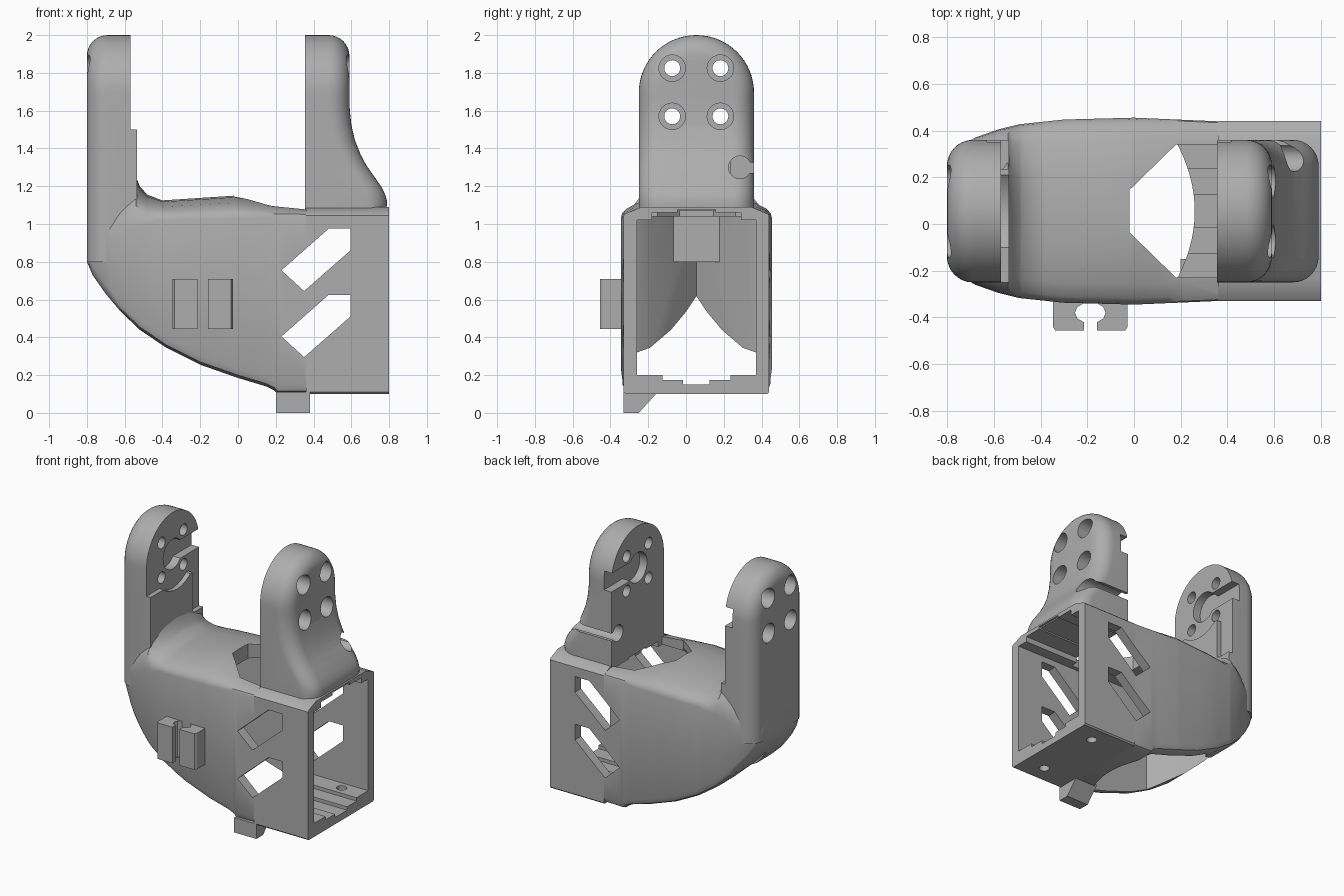
import bpy, bmesh, math
from mathutils import Vector

cube = bpy.data.objects.get("Cube")
if cube:
    bpy.data.objects.remove(cube, do_unlink=True)

YC = 0.055            # centre plane of the bracket
R = 0.305             # arm half width
ZC = 1.695            # centre of the arm dome

grey = bpy.data.materials.new("plain grey")
grey.use_nodes = True
COLOUR = (0.42, 0.42, 0.42, 1)
grey.diffuse_color = COLOUR
grey.node_tree.nodes["Principled BSDF"].inputs["Base Color"].default_value = COLOUR


def finish(bm, name):
    bmesh.ops.recalc_face_normals(bm, faces=bm.faces)
    mesh = bpy.data.meshes.new(name)
    bm.to_mesh(mesh)
    bm.free()
    mesh.materials.append(grey)
    obj = bpy.data.objects.new(name, mesh)
    bpy.context.collection.objects.link(obj)
    return obj


def skin(bm, rings):
    """Quads between successive closed rings of points."""
    rows = [[bm.verts.new(p) for p in ring] for ring in rings]
    n = len(rows[0])
    for a, b in zip(rows, rows[1:]):
        for i in range(n):
            j = (i + 1) % n
            bm.faces.new((a[i], a[j], b[j], b[i]))
    return rows


def loft(name, rings):
    bm = bmesh.new()
    rows = skin(bm, rings)
    bm.faces.new(rows[0])
    bm.faces.new(rows[-1])
    return finish(bm, name)


def prism(name, axis, outline, lo, hi):
    """Extrude a 2D outline along an axis; outline is in the other two axes."""
    def place(p, t):
        c = list(p)
        c.insert("xyz".index(axis), t)
        return Vector(c)
    return loft(name, [[place(p, t) for p in outline] for t in (lo, hi)])


def rect(a0, a1, b0, b1):
    return [(a0, b0), (a1, b0), (a1, b1), (a0, b1)]


def circle(a, b, r, n=32):
    turns = [math.tau * i / n for i in range(n)]
    return [(a + r * math.cos(t), b + r * math.sin(t)) for t in turns]


def mirrored(half, centre=YC):
    """Close a half outline about a centre line in its first coordinate."""
    return ([(centre + u, v) for u, v in half] +
            [(centre - u, v) for u, v in reversed(half) if u > 0])


def boolean(obj, tool, operation="DIFFERENCE"):
    mod = obj.modifiers.new("cut", "BOOLEAN")
    mod.operation = operation
    mod.solver = "EXACT"
    mod.object = tool
    bpy.context.view_layer.objects.active = obj
    bpy.ops.object.modifier_apply(modifier=mod.name)
    bpy.data.objects.remove(tool, do_unlink=True)


def smooth(obj):
    bpy.ops.object.select_all(action="DESELECT")
    obj.select_set(True)
    bpy.context.view_layer.objects.active = obj
    bpy.ops.object.shade_smooth_by_angle(angle=math.radians(32))


def lerp(points, t):
    for (a, u), (b, v) in zip(points, points[1:]):
        if t <= b:
            return u + (v - u) * max(0, (t - a) / (b - a))
    return points[-1][1]


# Hull: cross-sections along x (half width, bottom, shoulder, crown)
WIDTH = [(-.8, .21), (-.77, .26), (-.68, .315), (-.58, .35), (-.49, .372),
         (-.3, .392), (0, .4), (.37, .384)]
BOTTOM = [(-.8, .8), (-.77, .73), (-.7, .63), (-.62, .535), (-.52, .44), (-.38, .345),
          (-.2, .255), (0, .185), (.15, .14), (.19, .12), (.21, .1), (.37, .1)]
SHOULDER = [(-.8, .86), (-.65, .93), (-.53, .99), (-.4, 1.02), (.37, 1.04)]
CROWN = [(-.8, .95), (-.62, 1.2), (-.54, 1.25), (-.52, 1.2), (-.48, 1.155),
         (-.4, 1.125), (-.02, 1.15), (.37, 1.09)]


def section(x):
    w, b, s, c = (lerp(t, x) for t in (WIDTH, BOTTOM, SHOULDER, CROWN))
    h = c - s
    half = [(0, b), (w - .05, b), (w - .015, b + .015), (w, b + .05), (w, s),
            (w * .985, s + h * .22), (w * .93, s + h * .42), (w * .78, s + h * .68),
            (w * .4, s + h * .93), (0, c)]
    return [(x, y, z) for y, z in mirrored(half)]


stations = sorted({x for t in (WIDTH, BOTTOM, CROWN) for x, _ in t})
body = loft("body_shell", [section(x) for x in stations])

# Square sleeve at the open end
sleeve = mirrored([(0, .1), (.375, .1), (.385, .11), (.385, 1.045), (.375, 1.055),
                   (.29, 1.09), (0, 1.09)])
boolean(body, prism("sleeve", "x", sleeve, .36, .8), "UNION")

# Vertical cavity open below: pointed at one end, arched floor edge at the other
arch = [(.315 * t, .26 - .09 * t * t) for t in [i / 8 for i in range(9)]]
well = mirrored(arch + [(.315, -.33), (.245, -.38), (0, -.69)])
boolean(body, prism("well", "z", [(x, y) for y, x in well], -.1, 1.04))

# Stepped channel through the sleeve
channel = mirrored([(0, .15), (.07, .15), (.07, .175), (.18, .175), (.18, .2), (.315, .2),
                    (.315, 1.02), (.235, 1.02), (.235, 1.06), (.1, 1.06), (.1, 1.078), (0, 1.078)])
boolean(body, prism("channel", "x", channel, .1, .9))

# Roof opening
roof = mirrored([(.09, -.02), (.285, .18), (.285, .355)])
boolean(body, prism("roof_opening", "z", [(x, y) for y, x in roof], .95, 1.4))

# Slanted slots through both side walls
for drop in (0, .35):
    slot = [(.23, .755), (.48, .975), (.595, .975), (.595, .86), (.35, .645)]
    boolean(body, prism("slot", "y", [(x, z - drop) for x, z in slot], -.6, .6))

# Floor screw holes
for side in (-1, 1):
    boolean(body, prism("floor_hole", "z", circle(.63, YC + side * .25, .035), 0, .3))
smooth(body)


def arm(name, inner, outer, foot, levels, sign):
    """Domed arm with a rounded outer edge; outer(z) gives its outer face."""
    r = .11

    def ring(inset, shift):
        w = R - inset
        arc = [math.pi * i / 32 for i in range(33)]
        pts = [(w, z) for z in levels]
        pts += [(w * math.cos(t), ZC + w * math.sin(t)) for t in arc]
        pts += [(-w, z) for z in reversed(levels)]
        return [(inner if shift is None else outer(z) - sign * shift, YC + y, z)
                for y, z in pts]

    steps = [math.pi / 2 * i / 8 for i in range(9)]
    rings = [ring(0, None)] + [ring(r * (1 - math.cos(t)), r * (1 - math.sin(t))) for t in steps]
    bm = bmesh.new()
    rows = []
    for pts in rings:
        rows.append([bm.verts.new(p) for p in pts])
    n = len(rows[0])
    for a, b in zip(rows, rows[1:]):
        for i in range(n - 1):
            bm.faces.new((a[i], a[i + 1], b[i + 1], b[i]))
    last = rows[-1]
    for i in range(n // 2):
        corners = (last[i], last[i + 1], last[n - 2 - i], last[n - 1 - i])
        bm.faces.new(list(dict.fromkeys(corners)))
    bm.faces.new(rows[0])
    bm.faces.new([row[0] for row in rows] + [row[-1] for row in reversed(rows)])
    return finish(bm, name)


def drill(obj, face, outside, sign):
    """Four counterbored holes plus the round recess and its side slot."""
    for y in (-.073, .182):
        for z in (1.57, 1.825):
            boolean(obj, prism("hole", "x", circle(y, z, .042), *sorted((face - sign, outside + sign))))
            boolean(obj, prism("bore", "x", circle(y, z, .07),
                               *sorted((outside - sign * .12, outside + sign * .1))))
    span = sorted((face - sign * .1, face + sign * .06))
    boolean(obj, prism("recess", "x", circle(YC, ZC, .11), *span))
    boolean(obj, prism("side_slot", "x", rect(YC, .5, 1.63, 1.765), *span))


# Flared arm on the sleeve
FLARE = [(1.07, .785), (1.12, .79), (1.16, .778), (1.2, .757), (1.25, .722), (1.31, .68),
         (1.37, .648), (1.44, .62), (1.52, .601), (1.6, .592), (1.66, .59)]
flared_arm = arm("flared_arm", .355, lambda z: lerp(FLARE, z), 1.07, [z for z, _ in FLARE], 1)
drill(flared_arm, .355, .59, 1)
boolean(flared_arm, prism("cable_hole", "x", circle(.285, 1.3, .06), .2, .9))
boolean(flared_arm, prism("cable_slit", "x", rect(.29, .5, 1.27, 1.325), .2, .9))
smooth(flared_arm)

# Straight arm rising from the hull, with a stepped inner face
straight_arm = arm("straight_arm", -.535, lambda z: -.8, .8, [.8, 1.2, 1.5], -1)
boolean(straight_arm, prism("upper_step", "x", rect(-.5, .6, 1.5, 2.2), -.57, -.4))
boolean(straight_arm, prism("edge_step", "x", rect(.235, .6, 1.2, 1.6), -.57, -.4))
boolean(straight_arm, prism("round_step", "x", circle(YC, ZC, .25), -.57, -.4))
drill(straight_arm, -.57, -.8, -1)
smooth(straight_arm)

# Pair of facing cable clips on the front wall
hook = [(.16, -.3), (.16, -.44), (.15, -.455), (.028, -.455), (.028, -.42), (.055, -.405),
        (.066, -.38), (.055, -.355), (.03, -.34), (.03, -.3)]
for side, name in ((-1, "clip_right"), (1, "clip_left")):
    prism(name, "z", [(-.187 + side * u, y) for u, y in hook], .445, .71)

# Wedge foot under the sleeve
prism("foot", "x", [(-.33, 0), (-.25, 0), (-.15, .11), (-.33, .11)], .2, .38)
